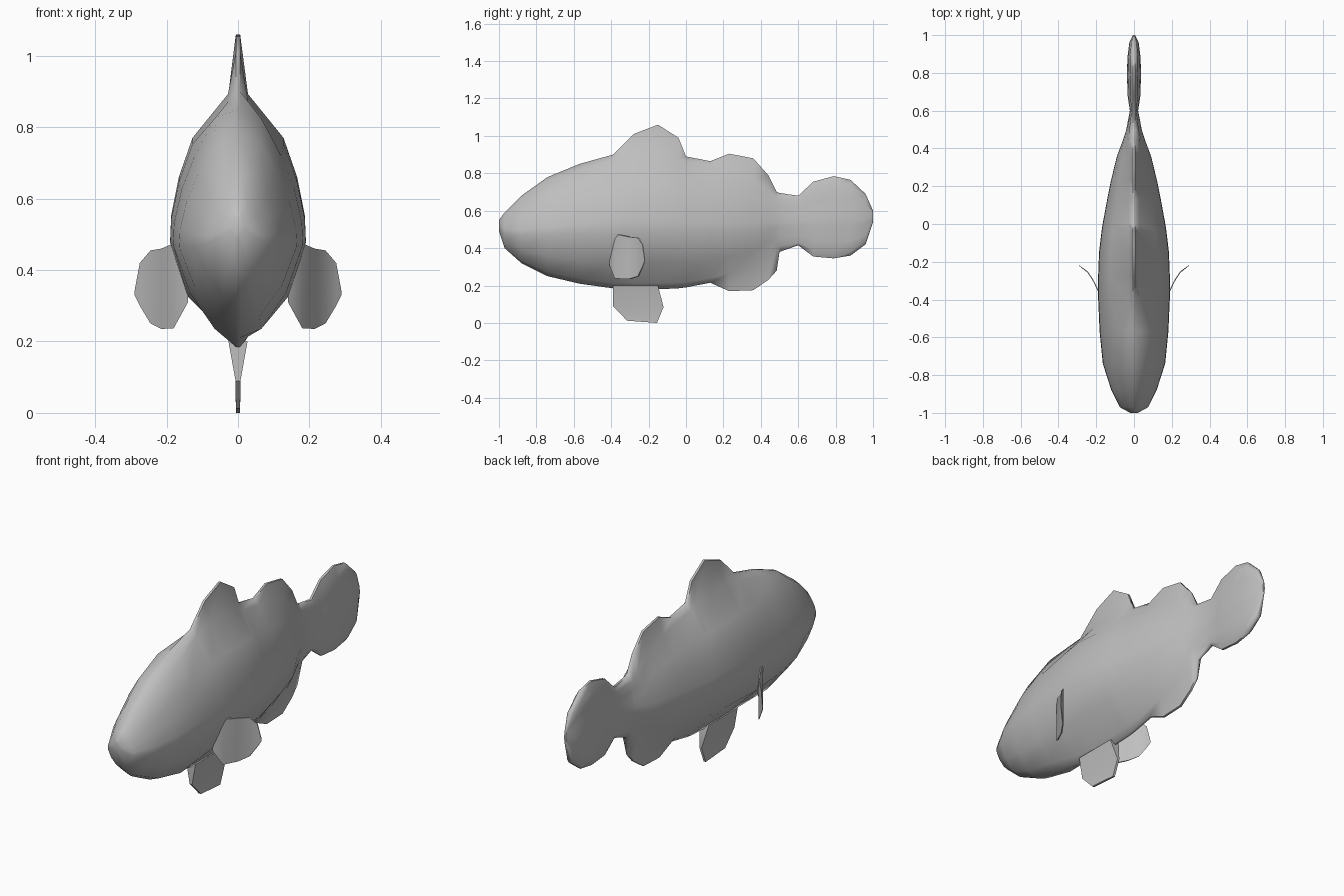
import bpy, bmesh, math
from mathutils import Vector

if "Cube" in bpy.data.objects:
    bpy.data.objects.remove(bpy.data.objects["Cube"], do_unlink=True)

# Single skin colour
skin = bpy.data.materials.new("plain_grey")
skin.use_nodes = True
grey = (0.52, 0.52, 0.52, 1)
skin.diffuse_color = grey
skin.node_tree.nodes["Principled BSDF"].inputs["Base Color"].default_value = grey


def finish(name, bm, angle=60):
    """Turn a bmesh into a smooth shaded object in the skin colour."""
    bmesh.ops.recalc_face_normals(bm, faces=bm.faces)
    mesh = bpy.data.meshes.new(name)
    bm.to_mesh(mesh)
    bm.free()
    mesh.materials.append(skin)
    obj = bpy.data.objects.new(name, mesh)
    bpy.context.collection.objects.link(obj)
    bpy.ops.object.select_all(action="DESELECT")
    obj.select_set(True)
    bpy.context.view_layer.objects.active = obj
    bpy.ops.object.shade_smooth_by_angle(angle=math.radians(angle))
    return obj


def sample(curve, y):
    """Linear interpolation along a short list of points."""
    if y <= curve[0][0]:
        return curve[0][1]
    for (a, u), (b, v) in zip(curve, curve[1:]):
        if y <= b:
            return u + (v - u) * (y - a) / (b - a)
    return curve[-1][1]


# Body outline: y, keel height, crest height, half width
stations = [
    (-1, .49, .55, .02), (-.97, .40, .59, .075), (-.88, .32, .68, .12),
    (-.74, .25, .78, .165), (-.57, .21, .85, .182), (-.39, .185, .9, .19),
    (-.28, .18, 1.01, .19), (-.15, .18, 1.06, .185), (-.04, .185, .99, .172),
    (0, .19, .89, .166), (.13, .215, .865, .142), (.23, .17, .905, .122),
    (.36, .175, .88, .09), (.44, .23, .79, .06), (.485, .28, .7, .045),
    (.5, .38, .695, .041), (.6, .415, .68, .022), (.68, .355, .755, .034),
    (.79, .345, .785, .037), (.88, .36, .765, .035), (.96, .42, .69, .025),
    (1, .54, .6, .006),
]
# Where the solid body ends and the thin fins begin
ridge_curve = [(-.39, .9), (0, .875), (.13, .85), (.34, .78), (.49, .67),
               (.6, .655), (.7, .72), (.9, .74)]
belly_curve = [(-.39, .185), (0, .205), (.13, .24), (.34, .29), (.49, .41),
               (.6, .43), (.7, .38), (.9, .38)]
# Flank section: height fraction, width fraction
flank = [(.17, .74), (.4, 1), (.5, .985), (.66, .87), (.82, .67)]


def half_section(y, keel, crest, w):
    ridge = min(crest - .04 * (crest - keel), sample(ridge_curve, y))
    belly = max(keel + .04 * (crest - keel), sample(belly_curve, y))
    pinch = w * .36 if y < -.5 else min(.028, w * .6)
    edge = min(.006, w * .3)
    pts = [(edge, keel), (pinch, belly)]
    pts += [(w * f, belly + (ridge - belly) * t) for t, f in flank]
    return pts + [(pinch, ridge), (edge, crest)]


# Body with dorsal, anal and tail fins in one skin
bm = bmesh.new()
rings = []
for y, keel, crest, w in stations:
    half = half_section(y, keel, crest, w)
    outline = half + [(-x, z) for x, z in reversed(half)]
    rings.append([bm.verts.new((x, y, z)) for x, z in outline])
for a, b in zip(rings, rings[1:]):
    for i in range(len(a)):
        j = (i + 1) % len(a)
        bm.faces.new((a[i], a[j], b[j], b[i]))
bm.faces.new(rings[0])
bm.faces.new(rings[-1])
finish("body", bm)

# Pelvic fin: thin blade that flares where it meets the belly
blade = [(-.39, .2), (-.39, .09), (-.315, .012), (-.155, 0),
         (-.12, .085), (-.15, .2)]
bm = bmesh.new()
sides = []
for s in (1, -1):
    sides.append([bm.verts.new((s * (.006 + .18 * max(0, z - .085)), y, z))
                  for y, z in blade])
    bm.faces.new((sides[-1][0], sides[-1][1], sides[-1][4], sides[-1][5]))
    bm.faces.new(sides[-1][1:5])
for i in range(len(blade)):
    j = (i + 1) % len(blade)
    bm.faces.new((sides[0][i], sides[0][j], sides[1][j], sides[1][i]))
finish("pelvic_fin", bm, 40)

# Pectoral fins: thin paddles swept backwards, as strips of upper and lower edge
sweep = [(.14, -.4), (.185, -.37), (.215, -.3), (.245, -.255), (.29, -.22)]
strips = [(.14, .31, .45), (.18, .237, .475), (.215, .235, .46),
          (.245, .25, .455), (.275, .3, .42), (.29, .33, .34)]
for side, s in (("left", 1), ("right", -1)):
    bm = bmesh.new()
    layers = []
    for push in (-1, 1):
        layer = []
        for x, low, high in strips:
            thick = .009 * (.3 - x) / .16 + .001
            y = sample(sweep, x) + push * thick
            layer.append([bm.verts.new((s * x, y, z)) for z in (low, high)])
        layers.append(layer)
        for a, b in zip(layer, layer[1:]):
            bm.faces.new((a[0], b[0], b[1], a[1]))
    front, back = ([q[0] for q in l] + [q[1] for q in reversed(l)]
                   for l in layers)
    for i in range(len(front)):
        j = (i + 1) % len(front)
        bm.faces.new((front[i], front[j], back[j], back[i]))
    finish(side + "_pectoral_fin", bm, 40)
